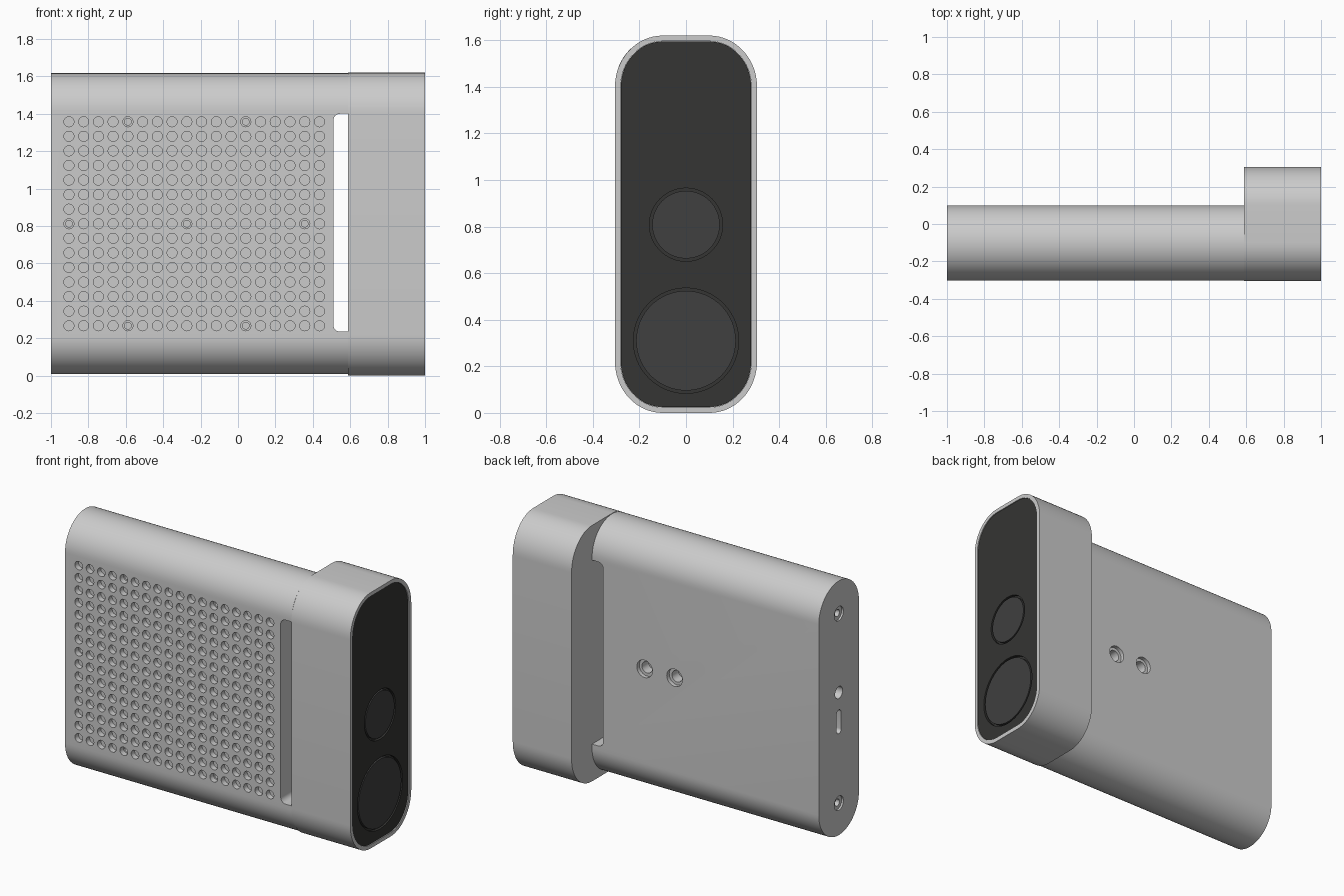
import bpy, bmesh, math

if "Cube" in bpy.data.objects:
    bpy.data.objects.remove(bpy.data.objects["Cube"])


def rounded(u, v, w, h, ru, rv=None, n=6):
    """Rounded rectangle outline centred on (u, v)."""
    rv = rv or ru
    pts = []
    for k, (su, sv) in enumerate([(1, 1), (-1, 1), (-1, -1), (1, -1)]):
        for i in range(n + 1):
            a = math.pi / 2 * (k + i / n)
            pts.append((u + su * (w / 2 - ru) + ru * math.cos(a),
                        v + sv * (h / 2 - rv) + rv * math.sin(a)))
    return pts


def disc(u, v, r, n=6):
    return rounded(u, v, 2 * r, 2 * r, r, n=n)


def prisms(name, outlines, a, b, axis, colour=None):
    """Extrude outlines from a to b along X (outline in yz) or Y (outline in xz)."""
    bm = bmesh.new()
    for pts in outlines:
        rings = [[bm.verts.new((t, u, v) if axis == 'X' else (u, t, v)) for u, v in pts]
                 for t in (a, b)]
        n = len(pts)
        for i in range(n):
            j = (i + 1) % n
            bm.faces.new((rings[0][i], rings[0][j], rings[1][j], rings[1][i]))
        bm.faces.new(rings[0][::-1])
        bm.faces.new(rings[1])
    bmesh.ops.remove_doubles(bm, verts=bm.verts, dist=1e-5)
    bmesh.ops.recalc_face_normals(bm, faces=bm.faces)
    mesh = bpy.data.meshes.new(name)
    bm.to_mesh(mesh)
    bm.free()
    ob = bpy.data.objects.new(name, mesh)
    bpy.context.collection.objects.link(ob)
    if colour:
        mat = bpy.data.materials.new(name + "_colour")
        mat.diffuse_color = (*colour, 1)
        mat.use_nodes = True
        mat.node_tree.nodes["Principled BSDF"].inputs["Base Color"].default_value = mat.diffuse_color
        mesh.materials.append(mat)
    return ob


def activate(ob):
    bpy.ops.object.select_all(action='DESELECT')
    ob.select_set(True)
    bpy.context.view_layer.objects.active = ob


def cut(ob, outlines, a, b, axis):
    cutter = prisms("cutter", outlines, a, b, axis)
    cutter.hide_render = True
    mod = ob.modifiers.new("cut", 'BOOLEAN')
    mod.operation, mod.solver, mod.object = 'DIFFERENCE', 'EXACT', cutter
    activate(ob)
    bpy.ops.object.modifier_apply(modifier=mod.name)
    bpy.data.objects.remove(cutter)


YC, ZC = -0.101, 0.8125

# Flat body with fully rounded top and bottom
body = prisms("body", [rounded(YC, ZC, 0.402, 1.609, 0.201, n=16)], -1.0, 0.588, 'X')

# Window slot beside the head
cut(body, [rounded(0.61, 0.818, 0.20, 1.165, 0.035)], -0.5, 0.5, 'Y')

# Grid of speaker-style holes on the front, a few with a deeper centre
col = [-0.904 + 0.0788 * i for i in range(18)]
row = [0.267 + 0.0779 * j for j in range(15)]
cut(body, [disc(x, z, 0.027, 5) for x in col for z in row], -0.4, -0.267, 'Y')
deep = [(c, r) for r in (0, 14) for c in (4, 12)] + [(c, 7) for c in (0, 8, 16)]
cut(body, [disc(col[c], row[r], 0.018, 4) for c, r in deep], -0.4, -0.245, 'Y')

# Stepped mounting holes on the back
for r, depth in ((0.055, 0.025), (0.036, 0.09)):
    cut(body, [disc(x, 0.81, r) for x in (0.01, 0.22)], 0.1 - depth, 0.2, 'Y')

# Screw recesses, round socket and slot socket on the left end
for r, depth in ((0.045, 0.012), (0.022, 0.04)):
    cut(body, [disc(YC, z, r) for z in (0.21, 1.41)], -1.1, -1 + depth, 'X')
cut(body, [disc(YC, 0.91, 0.038), rounded(YC, 0.725, 0.046, 0.15, 0.023)], -1.1, -0.92, 'X')

# Deeper head with a thin rim around the face
head = prisms("head", [rounded(0, 0.81, 0.61, 1.62, 0.205, 0.22, 16)], 0.588, 1.0, 'X')
cut(head, [rounded(0, 0.81, 0.562, 1.572, 0.182, 0.197, 16)], 0.965, 1.1, 'X')

# Dark face panel with two round wells
panel = prisms("face_panel", [rounded(0, 0.81, 0.56, 1.57, 0.181, 0.196, 16)],
               0.96, 0.995, 'X', (0.035, 0.035, 0.033))
lenses = (("small_lens", 0.808, 0.157), ("large_lens", 0.31, 0.226))
cut(panel, [disc(0, z, r, 16) for _, z, r in lenses], 0.975, 1.1, 'X')

# Lens discs sitting in the wells
parts = [body, head, panel]
for name, z, r in lenses:
    parts.append(prisms(name, [disc(0, z, r - 0.012, 16)], 0.97, 0.994, 'X', (0.05, 0.05, 0.05)))

for ob in parts:
    activate(ob)
    bpy.ops.object.shade_smooth_by_angle(angle=math.radians(30))
